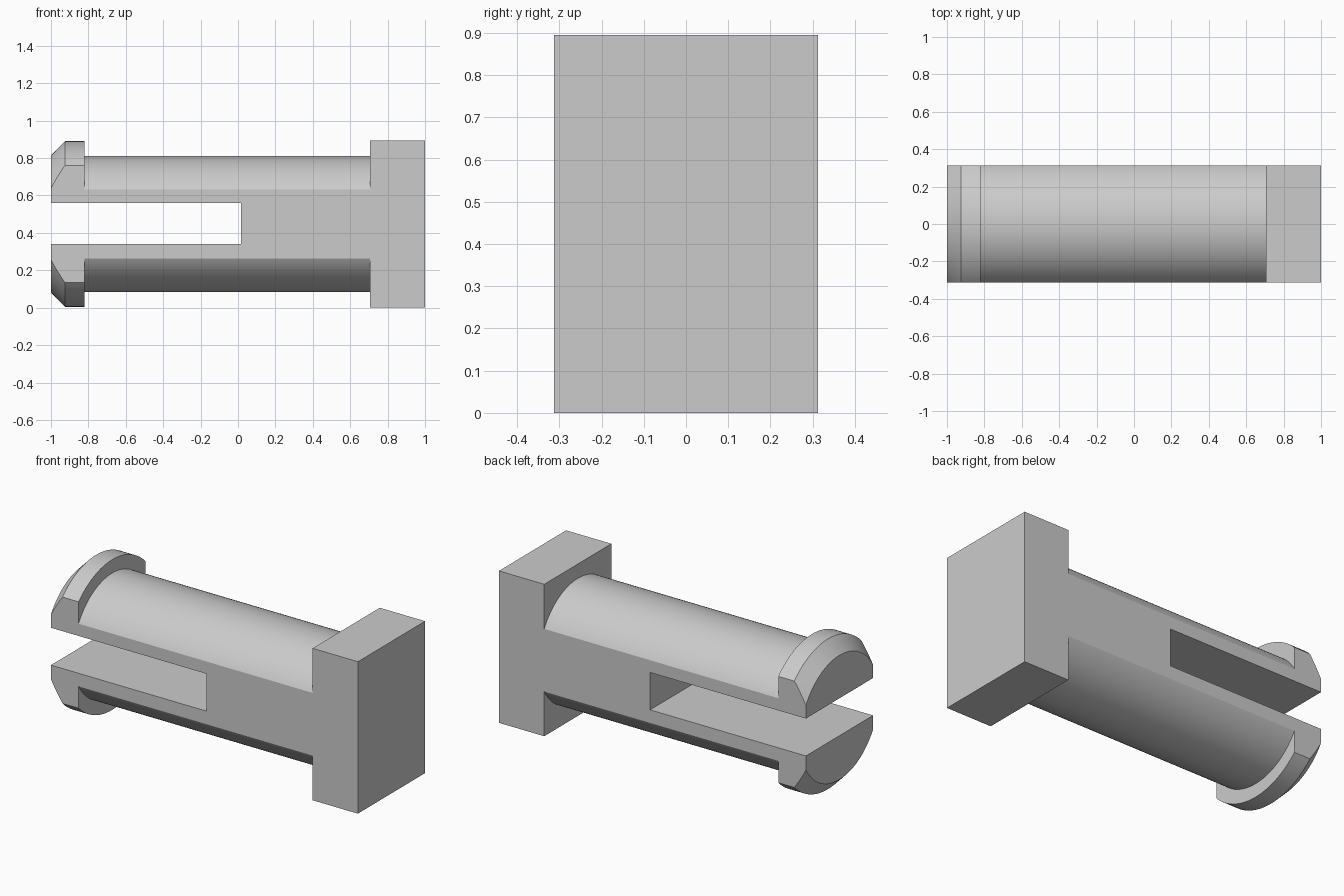
import bpy, bmesh, math
from mathutils import Vector, Matrix

cube = bpy.data.objects.get("Cube")
if cube:
    bpy.data.objects.remove(cube, do_unlink=True)

AXIS_Z = 0.4475      # height of the pin axis
HALF_Y = 0.3125      # half thickness between the flats
SEGMENTS = 128

grey = bpy.data.materials.new("light_grey")
grey.use_nodes = True
colour = (0.6, 0.6, 0.6, 1)
grey.diffuse_color = colour
grey.node_tree.nodes["Principled BSDF"].inputs["Base Color"].default_value = colour


def make_object(name, bm):
    bmesh.ops.recalc_face_normals(bm, faces=bm.faces)
    mesh = bpy.data.meshes.new(name)
    bm.to_mesh(mesh)
    bm.free()
    mesh.materials.append(grey)
    obj = bpy.data.objects.new(name, mesh)
    bpy.context.collection.objects.link(obj)
    return obj


def box(name, low, high):
    low, high = Vector(low), Vector(high)
    bm = bmesh.new()
    bmesh.ops.create_cube(bm, size=1, matrix=Matrix.Translation((low + high) / 2)
                          @ Matrix.Diagonal((high - low).to_4d()))
    return make_object(name, bm)


def lathe(name, profile):
    """Turn (x, radius) points about the pin axis and cap both ends."""
    bm = bmesh.new()
    rings = []
    for x, r in profile:
        angles = [math.tau * i / SEGMENTS for i in range(SEGMENTS)]
        rings.append([bm.verts.new((x, r * math.cos(a), AXIS_Z + r * math.sin(a)))
                      for a in angles])
    for a, b in zip(rings, rings[1:]):
        for i in range(SEGMENTS):
            j = (i + 1) % SEGMENTS
            bm.faces.new((a[i], a[j], b[j], b[i]))
    bm.faces.new(rings[0])
    bm.faces.new(rings[-1])
    return make_object(name, bm)


def combine(obj, other, operation):
    """Apply a boolean and discard the second body."""
    mod = obj.modifiers.new(operation.lower(), 'BOOLEAN')
    mod.operation, mod.object, mod.solver = operation, other, 'EXACT'
    bpy.context.view_layer.objects.active = obj
    bpy.ops.object.modifier_apply(modifier=mod.name)
    bpy.data.objects.remove(other, do_unlink=True)


# Turned shaft with a chamfered retaining lip
pin = lathe("split_pin", [(-1, 0.366), (-0.925, 0.4425), (-0.82, 0.4425),
                          (-0.82, 0.363), (0.705, 0.363)])

# Flats on the front and back
combine(pin, box("flats", (-1.5, -HALF_Y, -0.5), (1.5, HALF_Y, 1.5)), 'INTERSECT')

# Rectangular head
combine(pin, box("head", (0.705, -HALF_Y, 0), (1, HALF_Y, 0.895)), 'UNION')

# Slot that splits the shaft into two prongs
combine(pin, box("slot", (-1.5, -1, 0.34), (0.015, 1, 0.56)), 'DIFFERENCE')

bpy.ops.object.select_all(action='DESELECT')
pin.select_set(True)
bpy.context.view_layer.objects.active = pin
bpy.ops.object.shade_smooth_by_angle(angle=math.radians(25))
